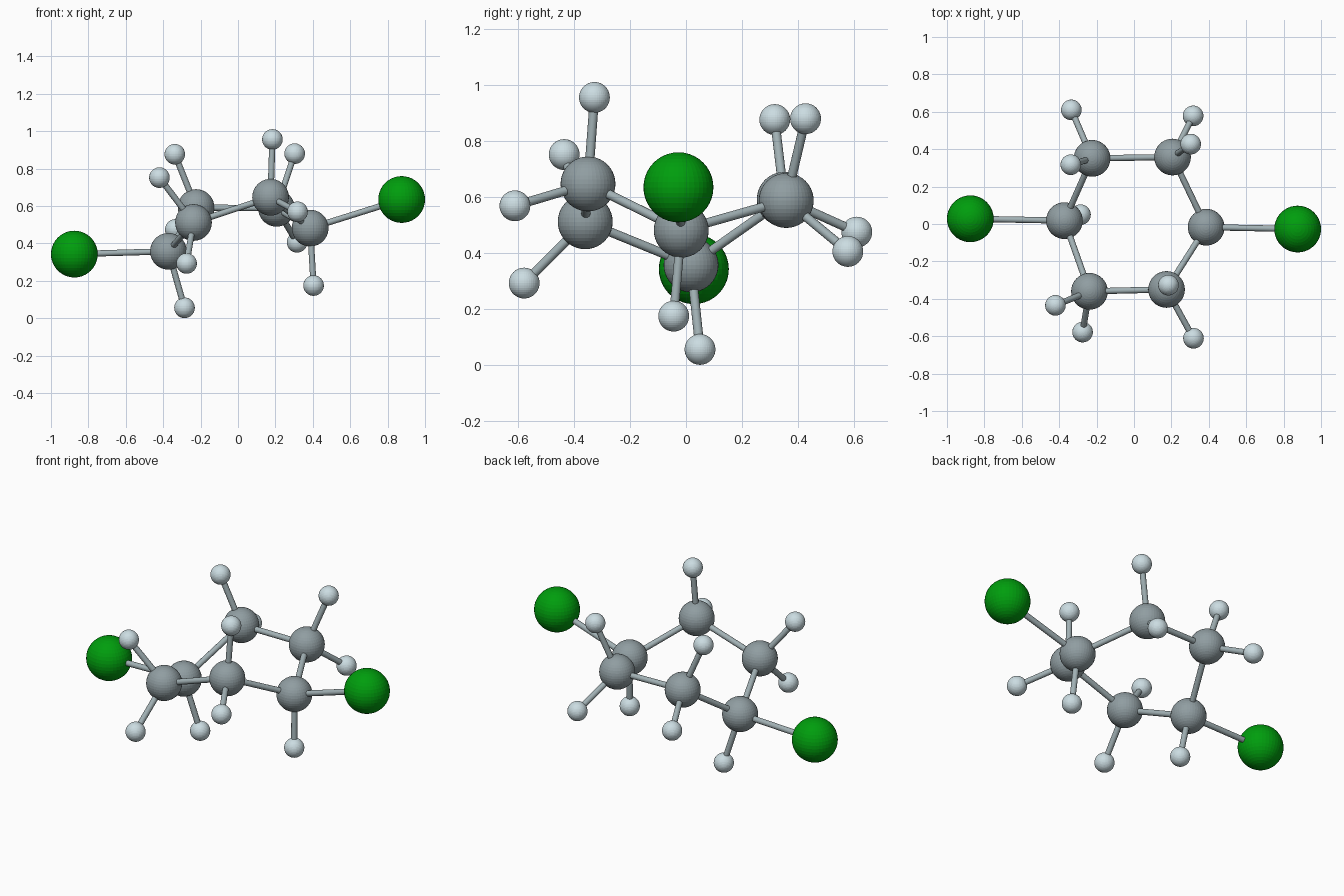
import bpy
from mathutils import Vector

if "Cube" in bpy.data.objects:
    bpy.data.objects.remove(bpy.data.objects["Cube"])


def material(name, rgb):
    m = bpy.data.materials.new(name)
    m.diffuse_color = (*rgb, 1)
    m.use_nodes = True
    m.node_tree.nodes["Principled BSDF"].inputs["Base Color"].default_value = m.diffuse_color
    return m


dark = material("carbon_grey", (0.28, 0.34, 0.36))
pale = material("hydrogen_pale", (0.60, 0.72, 0.76))
green = material("chlorine_green", (0.0, 0.34, 0.004))
steel = material("bond_grey", (0.36, 0.44, 0.46))


def atom(name, pos, radius, mat):
    bpy.ops.mesh.primitive_uv_sphere_add(segments=40, ring_count=20, radius=radius, location=pos)
    ob = bpy.context.object
    ob.name = name
    ob.data.materials.append(mat)


def bond(name, a, b):
    a, b = Vector(a), Vector(b)
    bpy.ops.mesh.primitive_cylinder_add(vertices=16, radius=0.0165, depth=(b - a).length,
                                        location=(a + b) / 2)
    ob = bpy.context.object
    ob.name = name
    ob.rotation_euler = (b - a).to_track_quat('Z', 'Y').to_euler()
    ob.data.materials.append(steel)
    bpy.ops.object.shade_smooth_by_angle()


# Ring carbons in order, each with its hydrogens and optional chlorine
ring = [
    ((-0.372, 0.018, 0.358), [(-0.286, 0.050, 0.056)], (-0.875, 0.028, 0.343)),
    ((-0.224, 0.351, 0.592), [(-0.338, 0.317, 0.877), (-0.335, 0.610, 0.475)], None),
    ((0.206, 0.358, 0.588), [(0.303, 0.427, 0.880), (0.316, 0.578, 0.406)], None),
    ((0.386, -0.017, 0.482), [(0.404, -0.044, 0.175)], (0.875, -0.027, 0.635)),
    ((0.174, -0.350, 0.647), [(0.184, -0.327, 0.956), (0.318, -0.611, 0.569)], None),
    ((-0.238, -0.360, 0.512), [(-0.420, -0.435, 0.752), (-0.275, -0.578, 0.293)], None),
]

for i, (c, hydrogens, chlorine) in enumerate(ring, 1):
    atom(f"carbon_{i}", c, 0.098, dark)
    bond(f"ring_bond_{i}", c, ring[i % 6][0])
    for j, h in enumerate(hydrogens, 1):
        atom(f"hydrogen_{i}_{j}", h, 0.055, pale)
        bond(f"hydrogen_bond_{i}_{j}", c, h)
    if chlorine:
        atom(f"chlorine_{i}", chlorine, 0.125, green)
        bond(f"chlorine_bond_{i}", c, chlorine)
